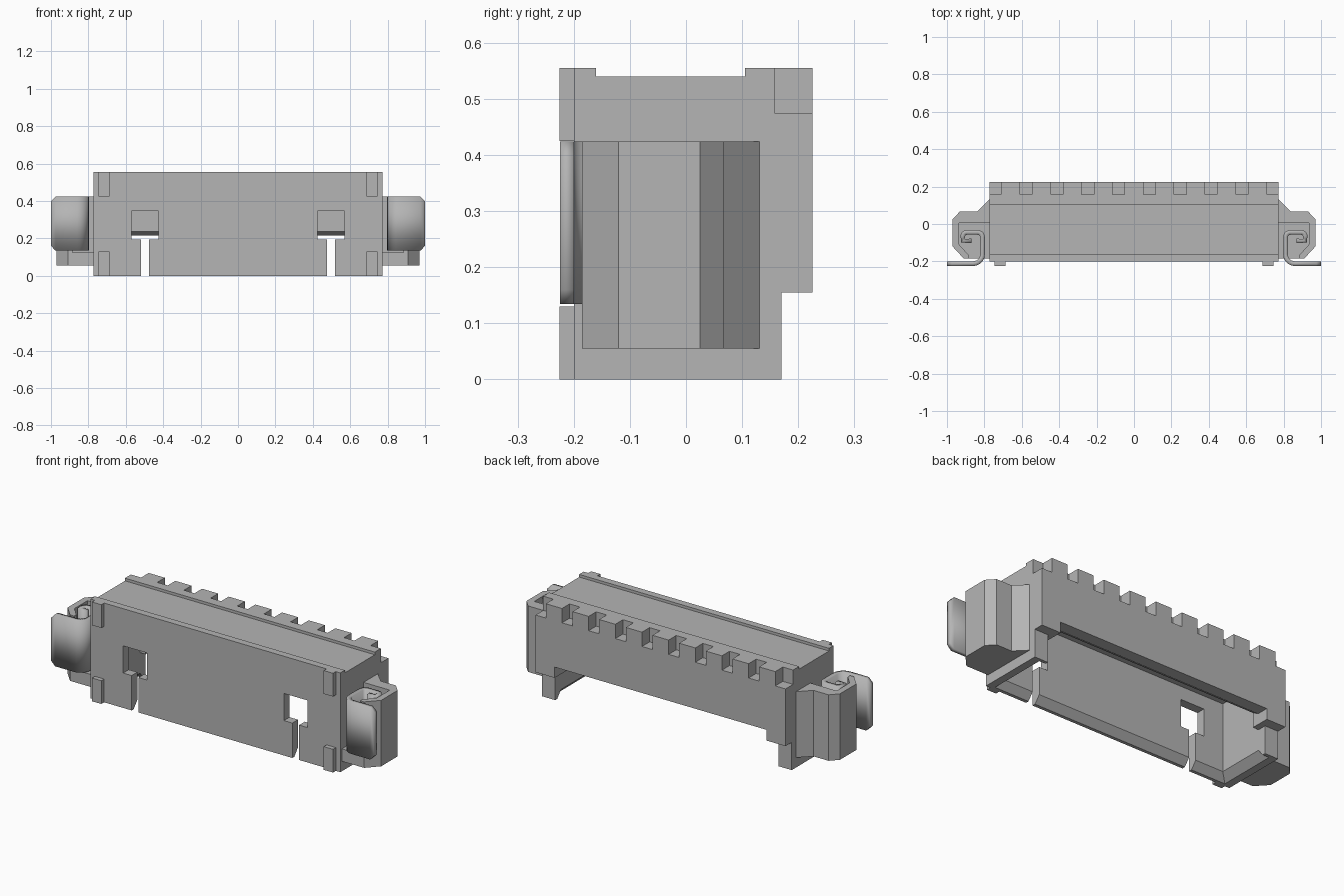
import bpy
import math

if "Cube" in bpy.data.objects:
    bpy.data.objects.remove(bpy.data.objects["Cube"], do_unlink=True)

grey = bpy.data.materials.new("light_grey")
grey.use_nodes = True
grey.diffuse_color = (0.46, 0.46, 0.46, 1)
grey.node_tree.nodes["Principled BSDF"].inputs["Base Color"].default_value = (0.46, 0.46, 0.46, 1)


def add_mesh(name, verts, faces):
    mesh = bpy.data.meshes.new(name)
    mesh.from_pydata(verts, [], faces)
    mesh.materials.append(grey)
    obj = bpy.data.objects.new(name, mesh)
    bpy.context.collection.objects.link(obj)
    return obj


def fix_normals(obj):
    import bmesh
    bm = bmesh.new()
    bm.from_mesh(obj.data)
    bmesh.ops.recalc_face_normals(bm, faces=bm.faces)
    bm.to_mesh(obj.data)
    bm.free()


def loft(name, lower, upper):
    n = len(lower)
    faces = [tuple(range(n)), tuple(range(n, 2 * n))]
    faces += [(i, (i + 1) % n, n + (i + 1) % n, n + i) for i in range(n)]
    obj = add_mesh(name, lower + upper, faces)
    fix_normals(obj)
    return obj


def prism_x(name, profile, x0, x1):
    return loft(name, [(x0, y, z) for y, z in profile], [(x1, y, z) for y, z in profile])


def prism_z(name, outline, z0, z1):
    return loft(name, [(x, y, z0) for x, y in outline], [(x, y, z1) for x, y in outline])


def rect(x0, x1, y0, y1):
    return [(x0, y0), (x1, y0), (x1, y1), (x0, y1)]


def box(name, x0, x1, y0, y1, z0, z1):
    return prism_z(name, rect(x0, x1, y0, y1), z0, z1)


def activate(obj):
    bpy.ops.object.select_all(action='DESELECT')
    obj.select_set(True)
    bpy.context.view_layer.objects.active = obj


def cut(obj, cutter):
    mod = obj.modifiers.new("cut", 'BOOLEAN')
    mod.operation = 'DIFFERENCE'
    mod.solver = 'EXACT'
    mod.object = cutter
    activate(obj)
    bpy.ops.object.modifier_apply(modifier=mod.name)
    bpy.data.objects.remove(cutter, do_unlink=True)


def mirror(obj):
    obj.modifiers.new("mirror", 'MIRROR').use_clip = False


# Housing: stepped side profile run along the length
housing = prism_x("housing", [
    (-.2, 0), (.17, 0), (.17, .155), (.225, .155), (.225, .555), (.105, .555),
    (.105, .54), (-.16, .54), (-.16, .555), (-.2, .555)], -.773, .773)

# Cavity open to the underside, with a flared lip
cut(housing, box("cavity", -.69, .69, -.15, .12, -.02, .42))
lip_low = [(x, y, -.01) for x, y in rect(-.74, .74, -.19, .16)]
lip_high = [(x, y, .04) for x, y in rect(-.69, .69, -.15, .12)]
cut(housing, loft("lip", lip_low, lip_high))

# Rear opening below the back wall
cut(housing, prism_x("rear_opening", [
    (.1, -.03), (.3, -.03), (.3, .215), (.16, .215), (.115, .24), (.1, .24)], -.655, .655))
cut(housing, box("rear_feet_gap", -.69, .69, .1, .3, -.025, .155))

# Notches along the rear top edge
for i in range(10):
    x = (i - 4.5) * .165
    cut(housing, box("notch", x - .0325, x + .0325, .158, .3, .475, .6))

# Front windows with slots running down to the base
for side in (-1, 1):
    x = side * .497
    cut(housing, box("window", x - .073, x + .073, -.3, -.1, .195, .347))
    cut(housing, box("slot", x - .021, x + .021, -.3, -.1, -.02, .25))

# Raised front pads
for name, z0, z1 in (("upper_pad", .425, .555), ("lower_pad", 0, .13)):
    mirror(box(name, .688, .745, -.225, -.195, z0, z1))

# Side wings: solid floor with a hooked wall around the clip pocket
back = [(.76, .131), (.773, .131), (.836, .068), (.93, .068), (.97, .025), (.97, -.12), (.91, -.185)]
mirror(prism_z("wing_floor", back + [(.76, -.185)], .055, .125))
mirror(prism_z("wing_wall", back + [
    (.885, -.185), (.885, -.165), (.935, -.11), (.935, .005), (.76, .005)], .125, .424))


# Bent metal clips: a tail, two bends and a short returning hook
def arc(cx, cy, r, a0, a1, steps=6):
    return [(cx + r * math.cos(math.radians(a0 + (a1 - a0) * i / steps)),
             cy + r * math.sin(math.radians(a0 + (a1 - a0) * i / steps))) for i in range(steps + 1)]


path = [(1, -.212), (.975, -.212)]
path += arc(.86, -.162, .05, 270, 180)
path += arc(.835, -.07, .025, 180, 90)
path += arc(.895, -.065, .02, 90, 0)
path += [(.915, -.09), (.87, -.09)]
low = [(x, y, .16 if i == 0 else .134) for i, (x, y) in enumerate(path)]
high = [(x, y, .398 if i == 0 else .424) for i, (x, y) in enumerate(path)]
n = len(path)
clip = add_mesh("clip", low + high, [(i, i + 1, n + i + 1, n + i) for i in range(n - 1)])
solid = clip.modifiers.new("thickness", 'SOLIDIFY')
solid.thickness = .025
solid.offset = 0
mirror(clip)
activate(clip)
bpy.ops.object.shade_smooth_by_angle(angle=math.radians(35))
